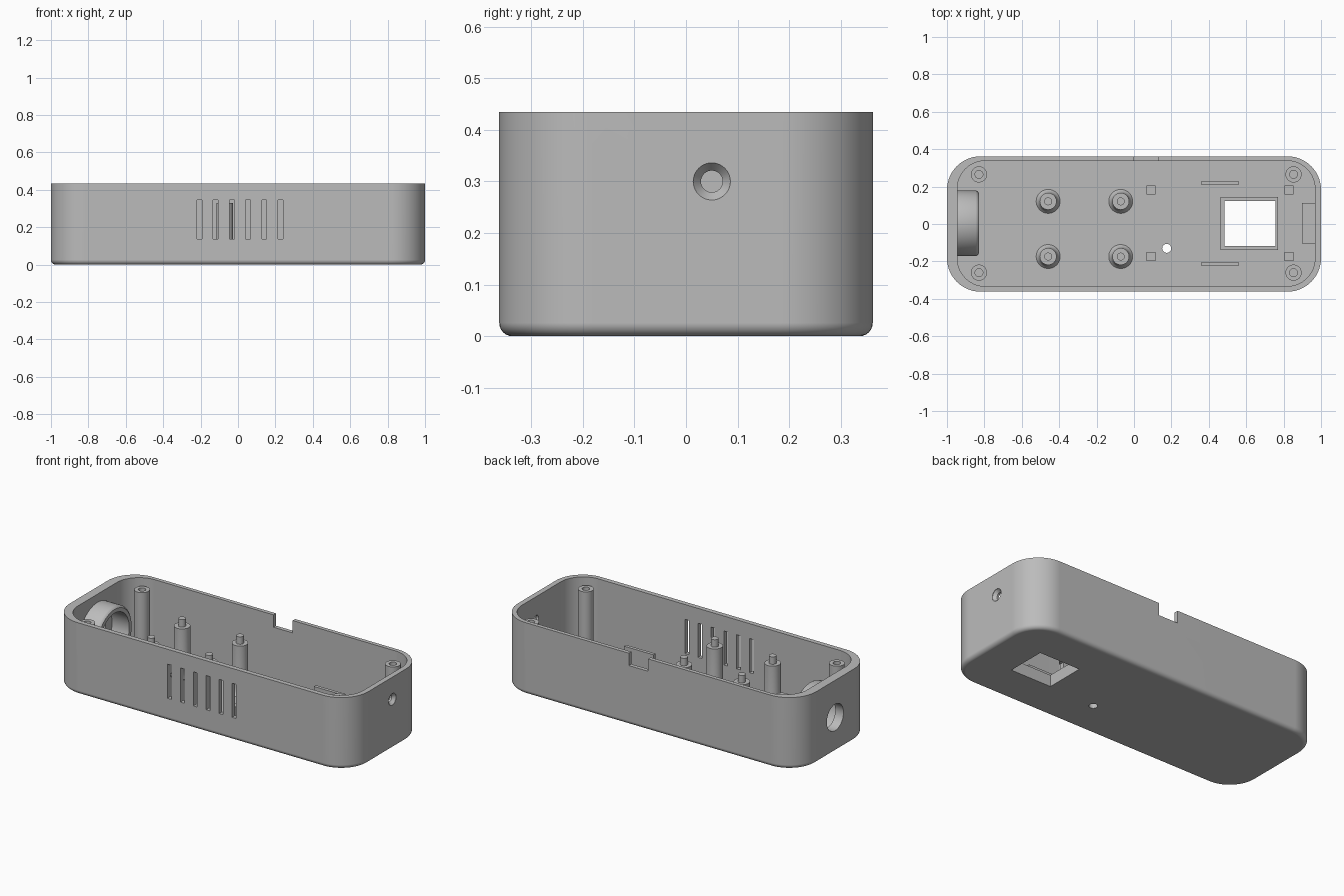
import bpy, bmesh, math
from mathutils import Matrix, Vector

if "Cube" in bpy.data.objects:
    bpy.data.objects.remove(bpy.data.objects["Cube"])

grey = bpy.data.materials.new("matte grey plastic")
grey.use_nodes = True
grey.diffuse_color = (0.5, 0.5, 0.5, 1)
grey.node_tree.nodes["Principled BSDF"].inputs["Base Color"].default_value = (0.5, 0.5, 0.5, 1)

HEIGHT, FLOOR = 0.435, 0.03


def finish(name, bm):
    """Turn a bmesh into a grey object."""
    bmesh.ops.recalc_face_normals(bm, faces=bm.faces)
    mesh = bpy.data.meshes.new(name)
    bm.to_mesh(mesh)
    bm.free()
    mesh.materials.append(grey)
    obj = bpy.data.objects.new(name, mesh)
    bpy.context.collection.objects.link(obj)
    return obj


def smooth(obj):
    bpy.ops.object.select_all(action='DESELECT')
    obj.select_set(True)
    bpy.context.view_layer.objects.active = obj
    bpy.ops.object.shade_smooth_by_angle(angle=math.radians(30))


def rounded_loop(bm, x0, x1, y0, y1, radius, z, steps=14):
    verts = []
    corners = [(x1 - radius, y1 - radius), (x0 + radius, y1 - radius),
               (x0 + radius, y0 + radius), (x1 - radius, y0 + radius)]
    for quarter, (cx, cy) in enumerate(corners):
        for i in range(steps + 1):
            a = math.pi / 2 * (quarter + i / steps)
            verts.append(bm.verts.new((cx + radius * math.cos(a), cy + radius * math.sin(a), z)))
    return verts


def skin(bm, loops, closed=False):
    n = len(loops[0])
    pairs = list(zip(loops, loops[1:]))
    if closed:
        pairs.append((loops[-1], loops[0]))
    for a, b in pairs:
        for i in range(n):
            j = (i + 1) % n
            bm.faces.new((a[i], a[j], b[j], b[i]))
    if not closed:
        bm.faces.new(loops[0])
        bm.faces.new(loops[-1])


def box(name, x0, x1, y0, y1, z0, z1):
    bm = bmesh.new()
    size = Matrix.Diagonal((x1 - x0, y1 - y0, z1 - z0, 1))
    mid = Matrix.Translation(((x0 + x1) / 2, (y0 + y1) / 2, (z0 + z1) / 2))
    bmesh.ops.create_cube(bm, size=1, matrix=mid @ size)
    return finish(name, bm)


def lathe(name, profile, place, along_x=False, tube=False, sides=40):
    """Revolve (radius, height) points about z, or about x."""
    bm = bmesh.new()
    loops = [[bm.verts.new((r * math.cos(2 * math.pi * i / sides),
                            r * math.sin(2 * math.pi * i / sides), h))
              for i in range(sides)] for r, h in profile]
    skin(bm, loops, tube)
    if along_x:
        bm.transform(Matrix.Rotation(math.pi / 2, 4, 'Y'))
    bm.transform(Matrix.Translation(Vector(place)))
    obj = finish(name, bm)
    smooth(obj)
    return obj


def cut(target, cutter):
    cutter.hide_render = True
    mod = target.modifiers.new("cut", 'BOOLEAN')
    mod.operation, mod.solver, mod.object = 'DIFFERENCE', 'EXACT', cutter
    bpy.context.view_layer.objects.active = target
    bpy.ops.object.modifier_apply(modifier=mod.name)
    bpy.data.objects.remove(cutter)


# Outer shell with a rounded bottom edge
bm = bmesh.new()
loops = []
EDGE = 0.026
for k in range(7):
    a = math.pi / 2 * k / 6
    inset = EDGE * (1 - math.sin(a))
    loops.append(rounded_loop(bm, -1 + inset, 1 - inset, -0.362 + inset, 0.362 - inset,
                              0.18 - inset, EDGE * (1 - math.cos(a))))
loops.append(rounded_loop(bm, -1, 1, -0.362, 0.362, 0.18, HEIGHT))
skin(bm, loops)
shell = finish("case_shell", bm)

# Cavity
bm = bmesh.new()
skin(bm, [rounded_loop(bm, -0.945, 0.968, -0.333, 0.338, 0.15, z) for z in (FLOOR, 0.6)])
cut(shell, finish("cavity_cutter", bm))

# Front vent slots
for i in range(6):
    x = -0.206 + 0.0865 * i
    cut(shell, box("vent_cutter", x - 0.013, x + 0.013, -0.45, -0.3, 0.138, 0.345))

# Rear rim notch, floor window and floor pin hole
cut(shell, box("notch_cutter", 0.0, 0.13, 0.3, 0.45, 0.36, 0.6))
cut(shell, box("window_cutter", 0.485, 0.757, -0.117, 0.123, -0.1, 0.1))
cut(shell, lathe("pin_hole_cutter", [(0.024, -0.1), (0.024, 0.1)], (0.175, -0.13, 0)))

# Large end hole and small countersunk end hole
cut(shell, lathe("end_hole_cutter", [(0.08, -1.1), (0.08, -0.9)], (0, 0, 0.21), True))
cut(shell, lathe("countersink_cutter",
                 [(0.021, 0.93), (0.021, 0.98), (0.036, 0.998), (0.036, 1.1)],
                 (0, 0.05, 0.3), True))
smooth(shell)
weighted = shell.modifiers.new("clean shading", 'WEIGHTED_NORMAL')
weighted.keep_sharp = True

# Hollow round socket behind the large hole
lathe("end_socket", [(0.14, -0.95), (0.175, -0.95), (0.175, -0.846), (0.171, -0.837),
                     (0.163, -0.83), (0.14, -0.83)], (0, 0.004, 0.21), True, True, 56)

# Corner screw posts with blind holes
for x in (-0.829, 0.853):
    for y in (-0.26, 0.265):
        lathe("screw_post", [(0.043, 0.02), (0.043, 0.395), (0.021, 0.395), (0.021, 0.2)], (x, y, 0))

# Board standoffs with flared feet and locating pins
for x in (-0.459, -0.071):
    for y in (-0.174, 0.121):
        lathe("board_standoff", [(0.064, 0.02), (0.064, 0.032), (0.055, 0.042), (0.049, 0.055),
                                 (0.045, 0.08), (0.045, 0.33), (0.021, 0.33), (0.021, 0.375)],
              (x, y, 0))

# Raised frame around the window
frame = box("window_frame", 0.462, 0.771, -0.138, 0.145, 0.02, 0.07)
cut(frame, box("frame_cutter", 0.485, 0.757, -0.117, 0.123, -0.1, 0.2))

# Square display pegs
for x in (0.091, 0.829):
    for y in (-0.175, 0.181):
        box("display_peg", x - 0.024, x + 0.024, y - 0.024, y + 0.024, 0.02, 0.11)

# Thin display guide rails
for y in (-0.214, 0.219):
    box("guide_rail", 0.362, 0.56, y - 0.01, y + 0.01, 0.02, 0.147)

# Support block on the end wall
box("end_block", 0.898, 0.975, -0.105, 0.113, 0.02, 0.13)
